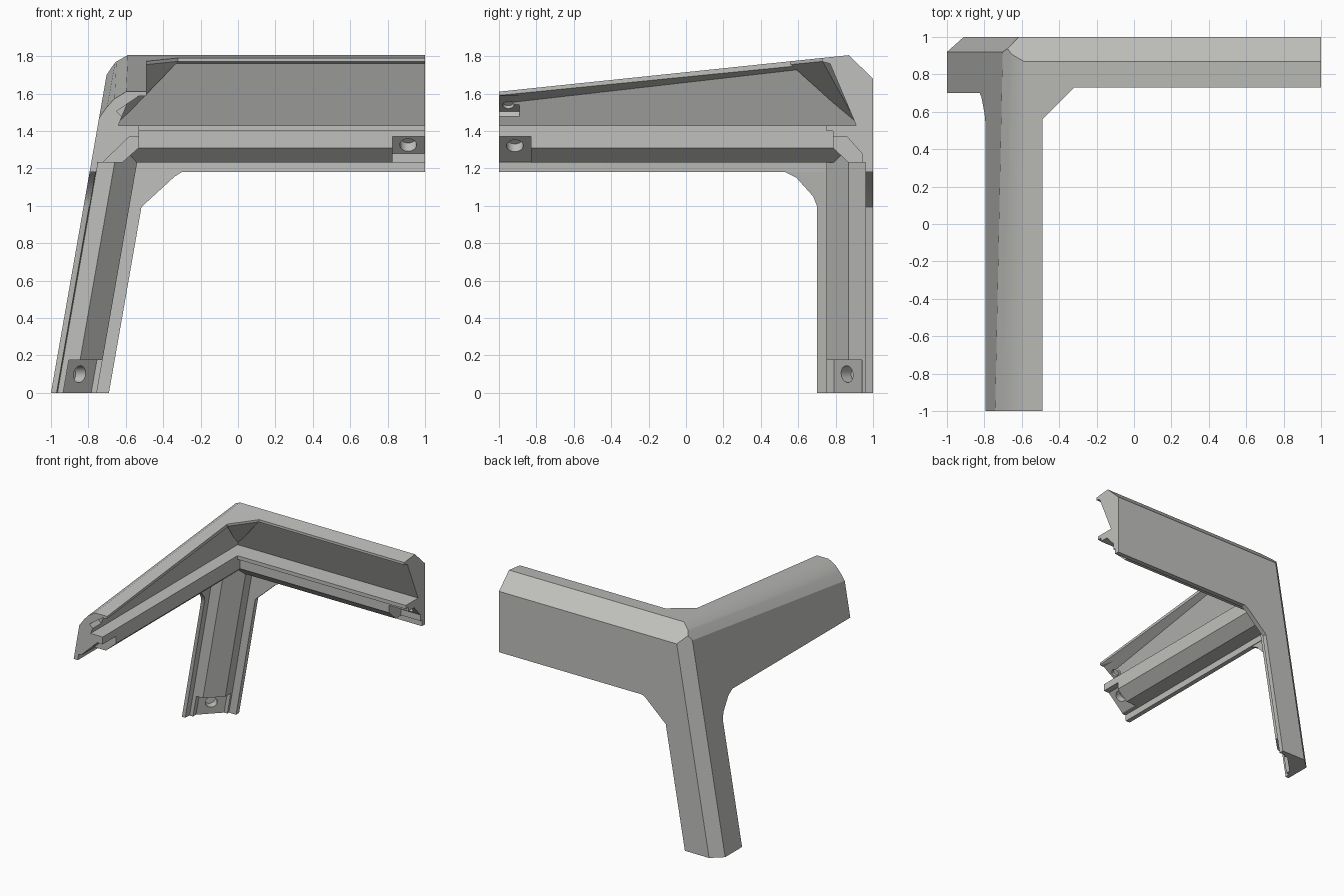
import bpy, bmesh, math
from mathutils import Vector, Matrix

if "Cube" in bpy.data.objects:
    bpy.data.objects.remove(bpy.data.objects["Cube"])

SLANT = 0.175  # sideways lean of the leg per unit of height


def finish(bm, name):
    bmesh.ops.recalc_face_normals(bm, faces=bm.faces)
    me = bpy.data.meshes.new(name)
    bm.to_mesh(me)
    bm.free()
    ob = bpy.data.objects.new(name, me)
    bpy.context.collection.objects.link(ob)
    return ob


def loft(name, a, b):
    """Closed solid between two matching loops of 3D points."""
    bm = bmesh.new()
    va, vb = [bm.verts.new(p) for p in a], [bm.verts.new(p) for p in b]
    n = len(va)
    bm.faces.new(va)
    bm.faces.new(vb[::-1])
    for i in range(n):
        j = (i + 1) % n
        bm.faces.new((va[i], vb[i], vb[j], va[j]))
    return finish(bm, name)


def along_x(name, pts, x0, x1):
    return loft(name, [(x0, y, z) for y, z in pts], [(x1, y, z) for y, z in pts])


def along_y(name, pts, y0, y1, pts2=None):
    return loft(name, [(x, y0, z) for x, z in pts], [(x, y1, z) for x, z in pts2 or pts])


def along_leg(name, pts, z0, z1):
    return loft(name, *[[(x + SLANT * z, y, z) for x, y in pts] for z in (z0, z1)])


def hull(name, pts):
    bm = bmesh.new()
    for p in pts:
        bm.verts.new(p)
    bmesh.ops.convex_hull(bm, input=bm.verts)
    return finish(bm, name)


def hole(name, pos, direction, r, depth):
    bm = bmesh.new()
    rot = Vector(direction).to_track_quat('Z', 'Y').to_matrix().to_4x4()
    bmesh.ops.create_cone(bm, cap_ends=True, segments=24, radius1=r, radius2=r,
                          depth=2 * depth, matrix=Matrix.Translation(pos) @ rot)
    return finish(bm, name)


def combine(base, others, op):
    for o in others:
        m = base.modifiers.new("cut", 'BOOLEAN')
        m.operation, m.object, m.solver = op, o, 'EXACT'
        bpy.context.view_layer.update()
        dg = bpy.context.evaluated_depsgraph_get()
        me = bpy.data.meshes.new_from_object(base.evaluated_get(dg))
        base.modifiers.clear()
        base.data = me
        bpy.data.objects.remove(o)


# Outer envelope: a box trimmed by the outside planes
bm = bmesh.new()
bmesh.ops.create_cube(bm, size=2, matrix=Matrix.Translation((0, 0, 1)))
F, B = -1, 0.85
planes = [
    ((-1, 0, 0), (-1, 1, 0), (-1 + SLANT, 0, 1)),                        # leaning side
    ((-1, 0.92, 0), (-0.91, 1, 0), (-1 + SLANT, 0.92, 1)),               # corner bevel
    ((0, 1, 1.68), (1, 1, 1.68), (0, 0.87, 1.805)),                      # back top bevel
    ((0, F, 1.61), (1, F, 1.61), (0, 0.87, 1.805)),                      # sloping top
    ((-0.742, F, 1.47), (-0.70, F, 1.53), (-0.695, B, 1.705)),           # rounded shoulder
    ((-0.70, F, 1.53), (-0.66, F, 1.572), (-0.67, B, 1.745)),
    ((-0.66, F, 1.572), (-0.60, F, 1.609), (-0.63, B, 1.778)),
]
inside = Vector((-0.5, 0.5, 1.2))
for a, b, c in planes:
    a, b, c = Vector(a), Vector(b), Vector(c)
    n = (b - a).cross(c - a).normalized()
    if n.dot(inside - a) > 0:
        n = -n
    bmesh.ops.bisect_plane(bm, geom=bm.verts[:] + bm.edges[:] + bm.faces[:],
                           plane_co=a, plane_no=n, clear_outer=True, dist=1e-5)
    bmesh.ops.holes_fill(bm, edges=[e for e in bm.edges if e.is_boundary], sides=0)
envelope = finish(bm, "envelope")

# Back arm with hooked top, shelf and bottom lip
frame = along_x("corner_frame", [
    (1.2, 1.18), (0.96, 1.18), (0.96, 1.23), (0.87, 1.23), (0.785, 1.31),
    (0.785, 1.40), (0.75, 1.40), (0.75, 1.43), (0.91, 1.43), (0.77, 1.76),
    (0.73, 1.77), (0.73, 1.9), (1.2, 1.9)], -1.2, 1.2)

# Side arm, its hook growing shallower toward the corner
low = [(-1.2, 1.18), (-0.755, 1.18), (-0.75, 1.23), (-0.62, 1.23),
       (-0.53, 1.31), (-0.53, 1.43), (-0.64, 1.43)]
top = [(-0.49, 1.95), (-1.2, 1.95)]
side_arm = along_y("side_arm", low + [(-0.593, 1.545), (-0.49, 1.59)] + top, -1.001, 0.97,
                   low + [(-0.50, 1.77), (-0.49, 1.785)] + top)

# Leaning leg
leg = along_leg("leg", [
    (-1.2, 0.7), (-0.97, 0.7), (-0.965, 0.75), (-0.875, 0.75), (-0.755, 0.87),
    (-0.755, 0.96), (-0.69, 0.96), (-0.69, 1.2), (-1.2, 1.2)], -0.1, 1.4)

# Gussets where the arms and the leg meet
back_gusset = along_y("back_gusset", [
    (-0.7, 0.99), (-0.52, 0.99), (-0.34, 1.155), (-0.30, 1.18), (-0.30, 1.2), (-0.7, 1.2)],
    0.96, 1.1)
side_pts = [(0.7, 1.0), (0.68, 1.05), (0.59, 1.15), (0.53, 1.18), (0.53, 1.2),
            (0.95, 1.2), (0.95, 1.0)]
side_gusset = loft("side_gusset", [(-1.2, y, z) for y, z in side_pts],
                   [(-0.967 + SLANT * z, y, z) for y, z in side_pts])
top_gusset = hull("top_gusset", [
    (-0.49, 0.56, 1.755), (-0.32, 0.73, 1.772), (-0.49, 0.56, 1.9), (-0.32, 0.73, 1.9),
    (-0.65, 0.92, 1.43), (-0.65, 0.92, 1.9)])

combine(frame, [side_arm, leg, back_gusset, side_gusset, top_gusset], 'UNION')
combine(frame, [envelope], 'INTERSECT')

# Fastener pockets and their holes at the free ends
pockets = [
    along_leg("leg_pocket", [(-0.935, 0.65), (-0.935, 0.79), (-0.785, 0.94),
                             (-0.70, 0.94), (-0.70, 0.65)], -0.1, 0.175),
    along_x("back_pocket", [(0.65, 1.37), (0.86, 1.37), (0.94, 1.28),
                            (0.94, 1.21), (0.65, 1.21)], 0.825, 1.1),
    along_y("side_pocket", [(-0.4, 1.37), (-0.58, 1.37), (-0.72, 1.235),
                            (-0.72, 1.21), (-0.4, 1.21)], -1.1, -0.83),
    along_y("hook_pocket", [(-0.4, 1.587), (-0.53, 1.587), (-0.65, 1.505),
                            (-0.62, 1.475), (-0.4, 1.475)], -1.1, -0.89),
    hole("leg_hole", (-0.85, 0.865, 0.1), (-1, 1, 0), 0.045, 0.07),
    hole("back_hole", (0.91, 0.90, 1.325), (0, 1, 1), 0.045, 0.06),
    hole("side_hole", (-0.63, -0.915, 1.32), (-1, 0, 1), 0.045, 0.06),
    hole("hook_hole", (-0.60, -0.95, 1.535), (-1, 0, 1), 0.03, 0.03),
]
combine(frame, pockets, 'DIFFERENCE')

# Plain grey finish
grey = bpy.data.materials.new("light_grey")
grey.diffuse_color = (0.53, 0.53, 0.51, 1)
grey.use_nodes = True
grey.node_tree.nodes["Principled BSDF"].inputs["Base Color"].default_value = grey.diffuse_color
frame.data.materials.clear()
frame.data.materials.append(grey)
bpy.context.view_layer.objects.active = frame
frame.select_set(True)
bpy.ops.object.shade_smooth_by_angle(angle=math.radians(25))
